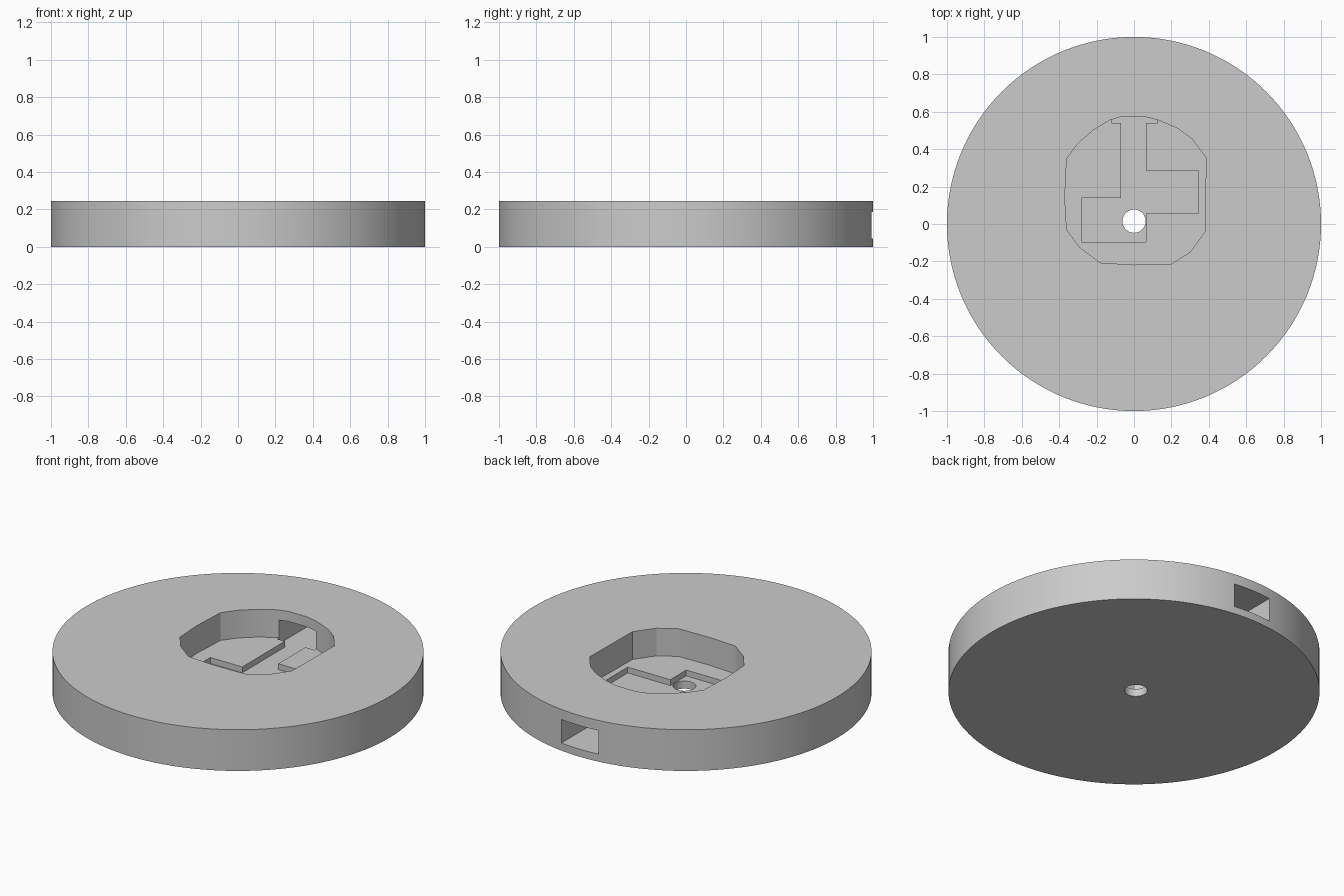
import bpy, bmesh
from math import cos, sin, tau, radians

cube = bpy.data.objects.get("Cube")
if cube:
    bpy.data.objects.remove(cube, do_unlink=True)

HEIGHT, POCKET_Z, GROOVE_Z, TUNNEL_TOP = 0.245, 0.08, 0.045, 0.185
ABOVE = HEIGHT + 0.1

grey = bpy.data.materials.new("plain grey")
grey.use_nodes = True
colour = (0.6, 0.6, 0.6, 1)
grey.diffuse_color = colour
grey.node_tree.nodes["Principled BSDF"].inputs["Base Color"].default_value = colour


def prism(name, outline, low, high):
    """Extrude a flat outline from low to high."""
    bm = bmesh.new()
    face = bm.faces.new([bm.verts.new((x, y, low)) for x, y in outline])
    top = bmesh.ops.extrude_face_region(bm, geom=[face])["geom"]
    verts = [v for v in top if isinstance(v, bmesh.types.BMVert)]
    bmesh.ops.translate(bm, verts=verts, vec=(0, 0, high - low))
    bmesh.ops.recalc_face_normals(bm, faces=bm.faces)
    mesh = bpy.data.meshes.new(name)
    bm.to_mesh(mesh)
    bm.free()
    mesh.materials.append(grey)
    obj = bpy.data.objects.new(name, mesh)
    bpy.context.collection.objects.link(obj)
    return obj


def circle(radius, count, y=0):
    return [(radius * cos(tau * i / count), y + radius * sin(tau * i / count))
            for i in range(count)]


# Round base
base = prism("round_base", circle(1, 128), 0, HEIGHT)

# Rounded pocket open at the top
pocket = [(-0.36, 0.35), (-0.37, 0.14), (-0.36, -0.03), (-0.29, -0.125),
          (-0.18, -0.207), (0, -0.218), (0.2, -0.213), (0.3, -0.15),
          (0.38, -0.04), (0.385, 0.355), (0.31, 0.455), (0.235, 0.51),
          (0.13, 0.555), (0.06, 0.573), (-0.07, 0.573), (-0.13, 0.555),
          (-0.22, 0.5), (-0.3, 0.43)]

# Stepped groove sunk into the pocket floor
groove = [(-0.07, 0.57), (-0.07, 0.14), (-0.28, 0.14), (-0.28, -0.095),
          (0.065, -0.095), (0.065, 0.055), (0.345, 0.055), (0.345, 0.285),
          (0.065, 0.285), (0.065, 0.57)]

# Tunnel out through the back rim
tunnel = [(-0.12, 0.54), (0.125, 0.54), (0.125, 1.1), (-0.12, 1.1)]

cutters = [
    prism("pocket_cutter", pocket, POCKET_Z, ABOVE),
    prism("groove_cutter", groove, GROOVE_Z, POCKET_Z + 0.03),
    prism("tunnel_cutter", tunnel, GROOVE_Z, TUNNEL_TOP),
    prism("hole_cutter", circle(0.062, 48, 0.015), -0.1, POCKET_Z + 0.02),
]

# Cut each opening, then drop the cutter
bpy.ops.object.select_all(action="DESELECT")
base.select_set(True)
bpy.context.view_layer.objects.active = base
for cutter in cutters:
    cut = base.modifiers.new(cutter.name, "BOOLEAN")
    cut.operation = "DIFFERENCE"
    cut.solver = "EXACT"
    cut.object = cutter
    bpy.ops.object.modifier_apply(modifier=cut.name)
    bpy.data.objects.remove(cutter, do_unlink=True)

bpy.ops.object.shade_smooth_by_angle(angle=radians(20))
